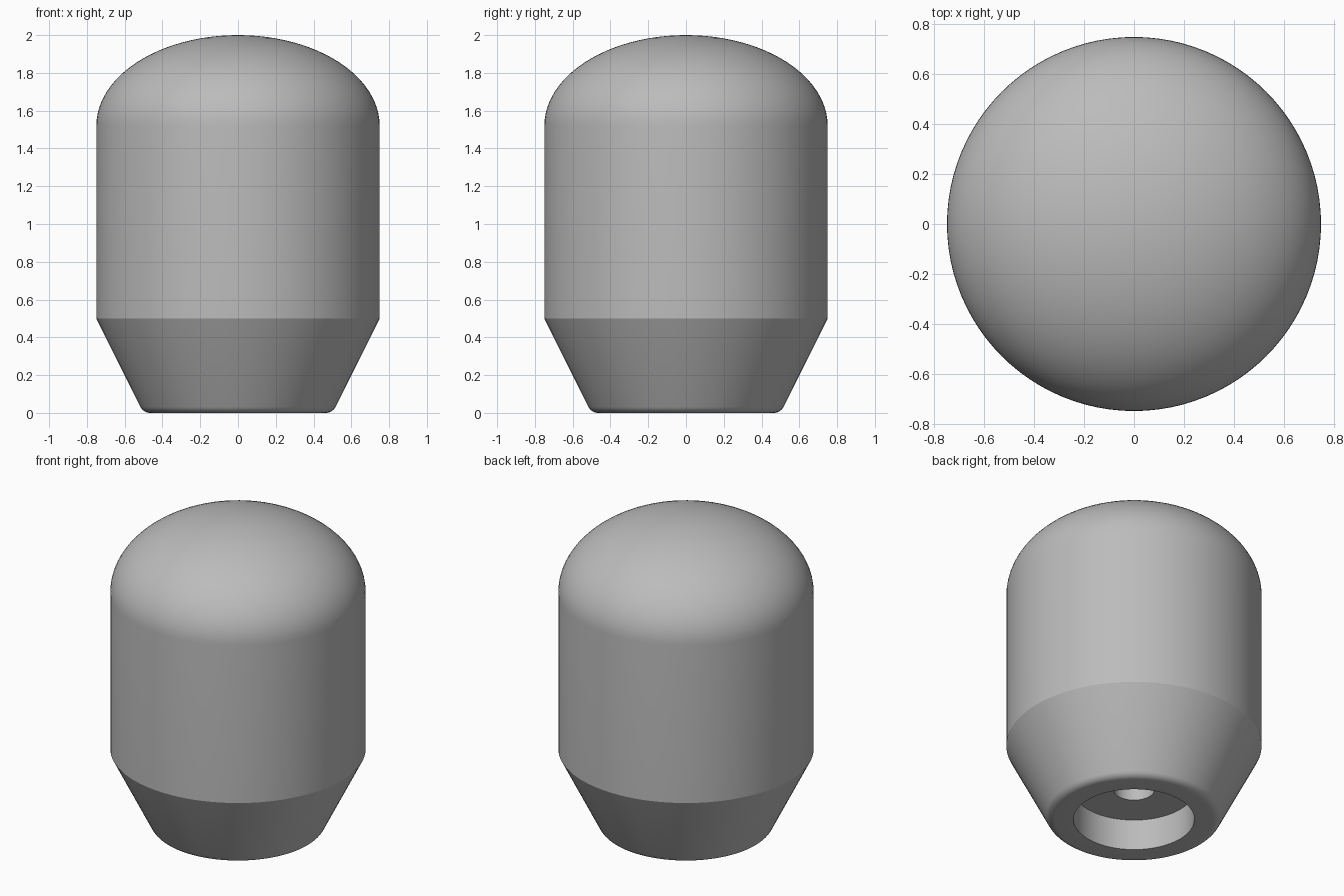
import bpy
import bmesh
import math

SEGMENTS = 96

cube = bpy.data.objects.get("Cube")
if cube:
    bpy.data.objects.remove(cube, do_unlink=True)

# One plain grey for the whole part
grey = bpy.data.materials.new("mid_grey")
grey.use_nodes = True
colour = (0.5, 0.5, 0.5, 1)
grey.diffuse_color = colour
grey.node_tree.nodes["Principled BSDF"].inputs["Base Color"].default_value = colour


def arc(cx, cz, rx, rz, start, end, steps):
    """Points (radius, height) along an elliptical arc, in degrees."""
    angles = [math.radians(start + (end - start) * i / steps) for i in range(steps + 1)]
    return [(cx + rx * math.cos(a), cz + rz * math.sin(a)) for a in angles]


# Stepped socket: blind screw hole, then the wider recess
socket = [(0, 0.8), (0.12, 0.8), (0.12, 0.2), (0.355, 0.2), (0.355, 0)]
# Rounded foot edge, flaring to the straight body
fillet = 0.057
foot = arc(0.465, fillet, fillet, fillet, -90, -26.57, 6)
# Straight side and domed cap
dome = arc(0, 1.52, 0.75, 0.48, 0, 90, 24)
dome[-1] = (0, 2)
profile = socket + foot + [(0.75, 0.5)] + dome

# Spin the profile around the z axis
bm = bmesh.new()
verts = [bm.verts.new((r, 0, z)) for r, z in profile]
edges = [bm.edges.new(pair) for pair in zip(verts, verts[1:])]
bmesh.ops.spin(bm, geom=verts + edges, cent=(0, 0, 0), axis=(0, 0, 1),
               angle=math.tau, steps=SEGMENTS, use_duplicate=False)
bmesh.ops.remove_doubles(bm, verts=bm.verts, dist=0.0005)
bmesh.ops.recalc_face_normals(bm, faces=bm.faces)

mesh = bpy.data.meshes.new("domed_body")
bm.to_mesh(mesh)
bm.free()
mesh.materials.append(grey)
body = bpy.data.objects.new("domed_body", mesh)
bpy.context.collection.objects.link(body)

# Smooth curves, crisp shoulder and socket edges
bpy.ops.object.select_all(action="DESELECT")
body.select_set(True)
bpy.context.view_layer.objects.active = body
bpy.ops.object.shade_smooth_by_angle(angle=math.radians(20))
